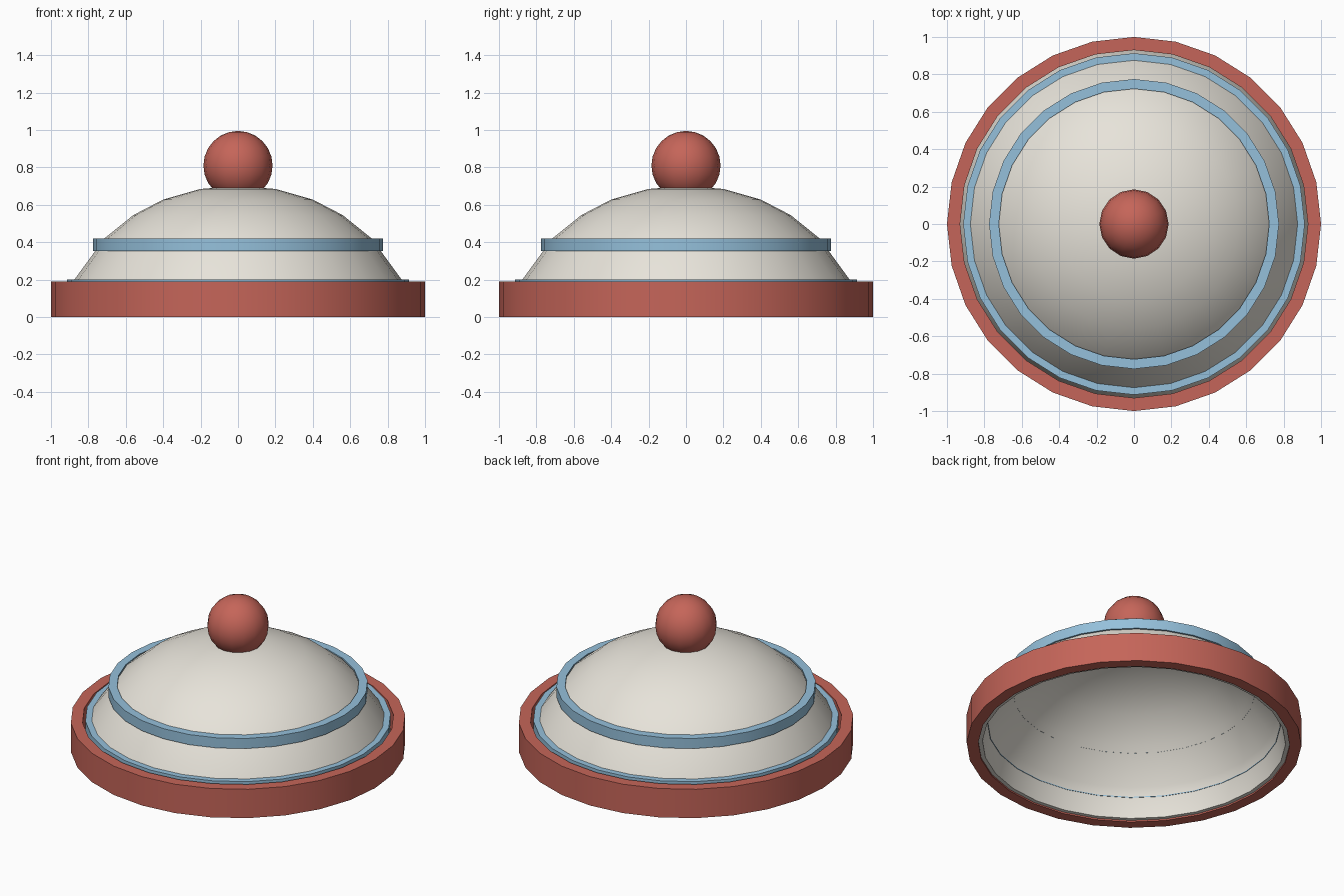
import bpy, math

if "Cube" in bpy.data.objects:
    bpy.data.objects.remove(bpy.data.objects["Cube"])

SIDES = 28


def material(name, rgb):
    m = bpy.data.materials.new(name)
    m.diffuse_color = (*rgb, 1)
    m.use_nodes = True
    m.node_tree.nodes["Principled BSDF"].inputs["Base Color"].default_value = m.diffuse_color
    return m


RED = material("red", (0.56, 0.13, 0.10))
BLUE = material("blue", (0.30, 0.53, 0.71))
CREAM = material("cream", (0.80, 0.77, 0.70))


def finish(obj, name, mat, angle=35):
    obj.name = name
    obj.data.materials.append(mat)
    bpy.ops.object.select_all(action='DESELECT')
    obj.select_set(True)
    bpy.context.view_layer.objects.active = obj
    bpy.ops.object.shade_smooth_by_angle(angle=math.radians(angle))


def lathe(name, profile, mat):
    """Revolve a closed (radius, z) loop about z; points on the axis become one vertex."""
    verts, rows, faces = [], [], []
    for r, z in profile:
        n = SIDES if r > 0 else 1
        start = len(verts)
        verts += [(r * math.cos(2 * math.pi * i / SIDES),
                   r * math.sin(2 * math.pi * i / SIDES), z) for i in range(n)]
        rows.append([start + i % n for i in range(SIDES)])
    for a, b in zip(rows, rows[1:] + rows[:1]):
        for i in range(SIDES):
            j = (i + 1) % SIDES
            face = list(dict.fromkeys((a[i], a[j], b[j], b[i])))
            if len(face) > 2:
                faces.append(face)
    mesh = bpy.data.meshes.new(name)
    mesh.from_pydata(verts, [], faces)
    obj = bpy.data.objects.new(name, mesh)
    bpy.context.collection.objects.link(obj)
    finish(obj, name, mat)


def ring(name, outer, inner, z0, z1, mat):
    lathe(name, [(outer, z0), (outer, z1), (inner, z1), (inner, z0)], mat)


# Thin hollow dome, open underneath: outer skin up, inner skin down
lathe("dome", [
    (0.93, 0.01), (0.905, 0.13), (0.875, 0.20), (0.762, 0.355), (0.715, 0.42),
    (0.56, 0.545), (0.40, 0.628), (0.20, 0.685), (0, 0.70),
    (0, 0.67), (0.195, 0.655), (0.39, 0.60), (0.545, 0.518), (0.695, 0.39),
    (0.848, 0.19), (0.878, 0.13), (0.905, 0.01)], CREAM)

# Base rim and the two decorative bands
ring("base_rim", 1.0, 0.93, 0.0, 0.19, RED)
ring("lower_band", 0.913, 0.873, 0.135, 0.20, BLUE)
ring("upper_band", 0.775, 0.723, 0.353, 0.42, BLUE)

# Round knob
bpy.ops.mesh.primitive_uv_sphere_add(segments=16, ring_count=12, radius=0.185,
                                     location=(0, 0, 0.81))
finish(bpy.context.object, "knob", RED, 60)
